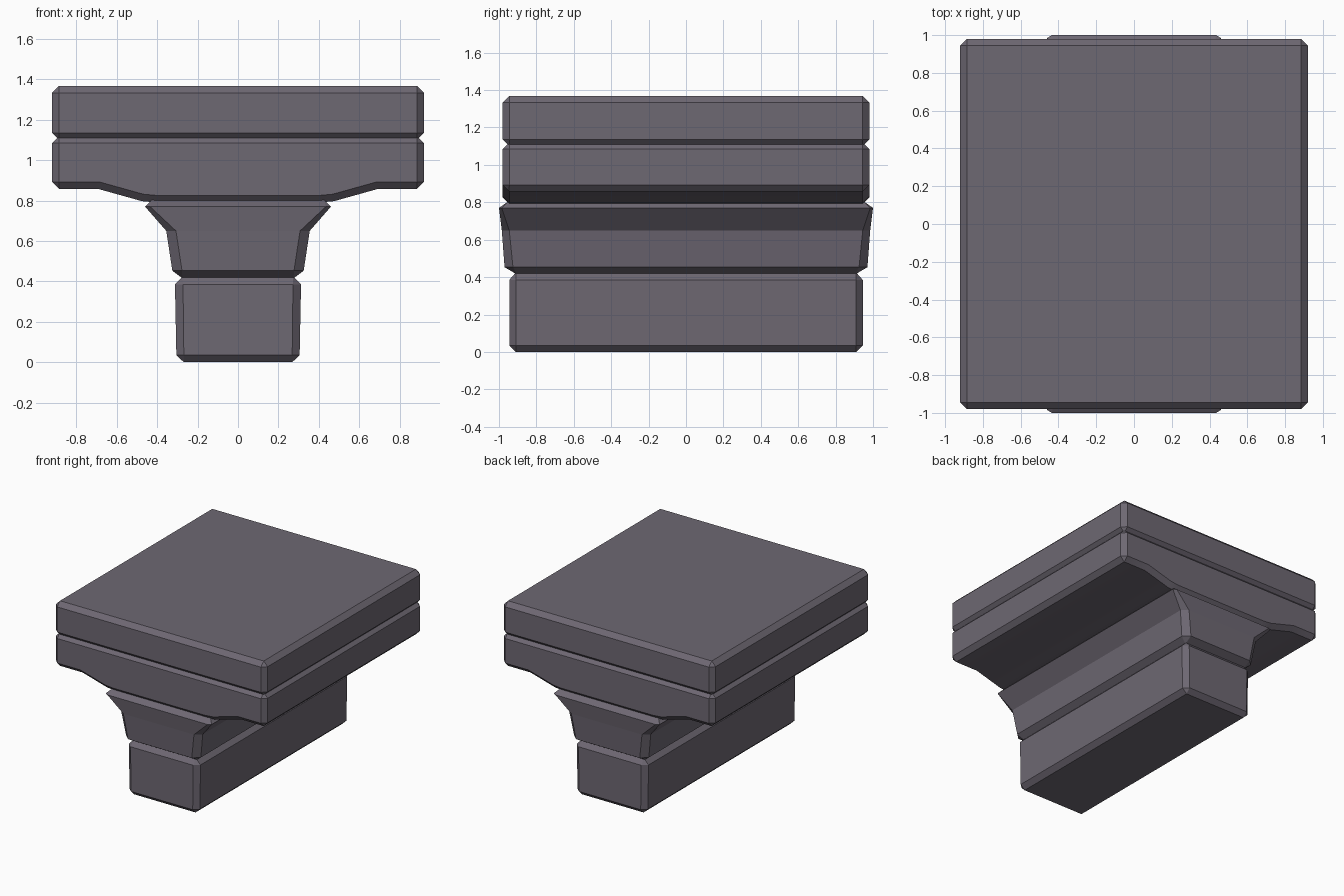
import bpy, bmesh, math

if "Cube" in bpy.data.objects:
    bpy.data.objects.remove(bpy.data.objects["Cube"])

stone = bpy.data.materials.new("grey stone")
stone.diffuse_color = (0.155, 0.138, 0.17, 1)
stone.use_nodes = True
stone.node_tree.nodes["Principled BSDF"].inputs["Base Color"].default_value = stone.diffuse_color


def finish(name, bm):
    bmesh.ops.recalc_face_normals(bm, faces=bm.faces[:])
    me = bpy.data.meshes.new(name)
    bm.to_mesh(me)
    bm.free()
    me.materials.append(stone)
    ob = bpy.data.objects.new(name, me)
    bpy.context.collection.objects.link(ob)
    return ob


def profile_slab(name, half, hy, chamfer):
    """Extrude a mirrored xz profile along y and chamfer its sharp edges."""
    pts = half + [(-x, z) for x, z in reversed(half)]
    bm = bmesh.new()
    face = bm.faces.new([bm.verts.new((x, -hy, z)) for x, z in pts])
    ext = bmesh.ops.extrude_face_region(bm, geom=[face], use_keep_orig=True)
    for v in ext["geom"]:
        if isinstance(v, bmesh.types.BMVert):
            v.co.y = hy
    bmesh.ops.recalc_face_normals(bm, faces=bm.faces[:])
    sharp = [e for e in bm.edges if e.calc_face_angle(0) > math.radians(40)]
    bmesh.ops.bevel(bm, geom=sharp, offset=chamfer, offset_type='OFFSET',
                    segments=1, profile=0.5, affect='EDGES')
    return finish(name, bm)


def ring_block(name, rings):
    """Loft octagon rings: (z, half x, inner x, half y, inner y)."""
    bm = bmesh.new()
    loops = []
    for z, hx, ix, hy, iy in rings:
        co = [(hx, -iy), (hx, iy), (ix, hy), (-ix, hy),
              (-hx, iy), (-hx, -iy), (-ix, -hy), (ix, -hy)]
        loops.append([bm.verts.new((x, y, z)) for x, y in co])
    for a, b in zip(loops, loops[1:]):
        for i in range(8):
            j = (i + 1) % 8
            bm.faces.new((a[i], a[j], b[j], b[i]))
    bm.faces.new(loops[0][::-1])
    bm.faces.new(loops[-1])
    # rings given as plain rectangles collapse to four corners
    bmesh.ops.remove_doubles(bm, verts=bm.verts[:], dist=0.0005)
    return finish(name, bm)


# top slab
profile_slab("top_slab", [(0.92, 1.368), (0.92, 1.10)], 0.98, 0.035)

# lower slab with a belly that drops toward the middle
lower = profile_slab("lower_slab", [(0.92, 1.12), (0.92, 0.857), (0.69, 0.857),
                                    (0.475, 0.797), (0.40, 0.79)], 0.98, 0.035)
bpy.context.view_layer.objects.active = lower
lower.select_set(True)
bpy.ops.object.shade_smooth_by_angle(angle=math.radians(25))

# flared neck block
ring_block("neck_block", [
    (0.415, 0.275, 0.275, 0.905, 0.905),
    (0.453, 0.325, 0.277, 0.97, 0.925),
    (0.65, 0.355, 0.307, 0.985, 0.945),
    (0.77, 0.46, 0.435, 1.0, 0.985),
    (0.805, 0.425, 0.425, 0.95, 0.95)])

# foot block
ring_block("foot_block", [
    (0.0, 0.268, 0.268, 0.91, 0.91),
    (0.035, 0.305, 0.268, 0.945, 0.91),
    (0.385, 0.312, 0.272, 0.945, 0.91),
    (0.425, 0.272, 0.272, 0.91, 0.91)])
